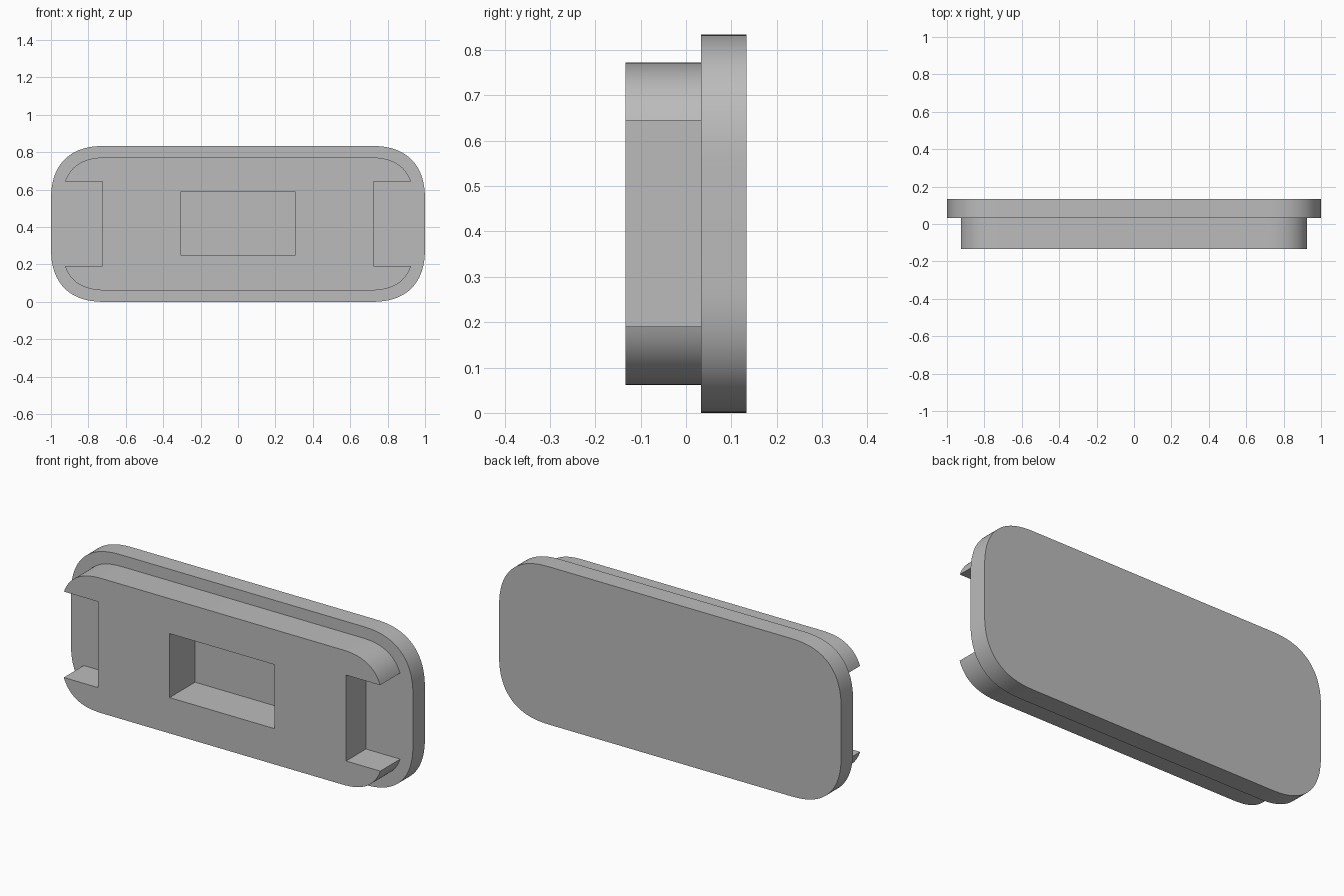
import bpy
import bmesh
import math

scene = bpy.context.scene
if "Cube" in scene.objects:
    bpy.data.objects.remove(scene.objects["Cube"], do_unlink=True)

# Plain grey material
grey = bpy.data.materials.new("plain_grey")
grey.use_nodes = True
colour = (0.5, 0.5, 0.5, 1)
grey.diffuse_color = colour
grey.node_tree.nodes["Principled BSDF"].inputs["Base Color"].default_value = colour

MID_Z = 0.417
SEGMENTS = 24


def soft_rectangle(half_x, half_z, radius, power):
    """Outline of a rectangle whose corners are superellipse arcs."""
    points = []
    for sx, sz, reverse in ((1, 1, False), (-1, 1, True), (-1, -1, False), (1, -1, True)):
        arc = []
        for i in range(SEGMENTS + 1):
            t = math.pi / 2 * i / SEGMENTS
            dx = max(math.cos(t), 0) ** (2 / power)
            dz = max(math.sin(t), 0) ** (2 / power)
            arc.append((sx * (half_x - radius + radius * dx),
                        MID_Z + sz * (half_z - radius + radius * dz)))
        points += arc[::-1] if reverse else arc
    return points


def extrude_outline(name, points, y_front, y_back):
    """Solid made by sweeping an x-z outline along y."""
    bm = bmesh.new()
    face = bm.faces.new([bm.verts.new((x, y_front, z)) for x, z in points])
    swept = bmesh.ops.extrude_face_region(bm, geom=[face])["geom"]
    bmesh.ops.translate(bm, vec=(0, y_back - y_front, 0),
                        verts=[v for v in swept if isinstance(v, bmesh.types.BMVert)])
    bmesh.ops.recalc_face_normals(bm, faces=bm.faces)
    mesh = bpy.data.meshes.new(name)
    bm.to_mesh(mesh)
    bm.free()
    mesh.materials.append(grey)
    obj = bpy.data.objects.new(name, mesh)
    scene.collection.objects.link(obj)
    return obj


def block(name, x0, x1, z0, z1, y_front, y_back):
    return extrude_outline(name, [(x0, z0), (x1, z0), (x1, z1), (x0, z1)], y_front, y_back)


def combine(target, tool, operation):
    """Apply a boolean and discard the tool."""
    tool.hide_render = True
    mod = target.modifiers.new(operation.lower(), "BOOLEAN")
    mod.operation = operation
    mod.solver = "EXACT"
    mod.object = tool
    bpy.context.view_layer.objects.active = target
    bpy.ops.object.modifier_apply(modifier=mod.name)
    bpy.data.objects.remove(tool, do_unlink=True)


# Back plate and the raised plug in front of it
cover = extrude_outline("cover_plate", soft_rectangle(1.0, 0.417, 0.3, 2.5), 0.033, 0.133)
plug = extrude_outline("plug", soft_rectangle(0.94, 0.356, 0.25, 2.6), -0.133, 0.06)

# Open notches at both ends of the plug
for side in (-1, 1):
    x0, x1 = sorted((side * 0.725, side * 1.1))
    combine(plug, block("notch_cutter", x0, x1, 0.191, 0.645, -0.3, 0.033), "DIFFERENCE")

# Join, then sink the central pocket into the plate
combine(cover, plug, "UNION")
combine(cover, block("pocket_cutter", -0.307, 0.307, 0.25, 0.588, -0.3, 0.08), "DIFFERENCE")

# Smooth the rounded rims, keep the flat edges sharp
bpy.ops.object.select_all(action="DESELECT")
cover.select_set(True)
bpy.context.view_layer.objects.active = cover
bpy.ops.object.shade_smooth_by_angle(angle=math.radians(30))
